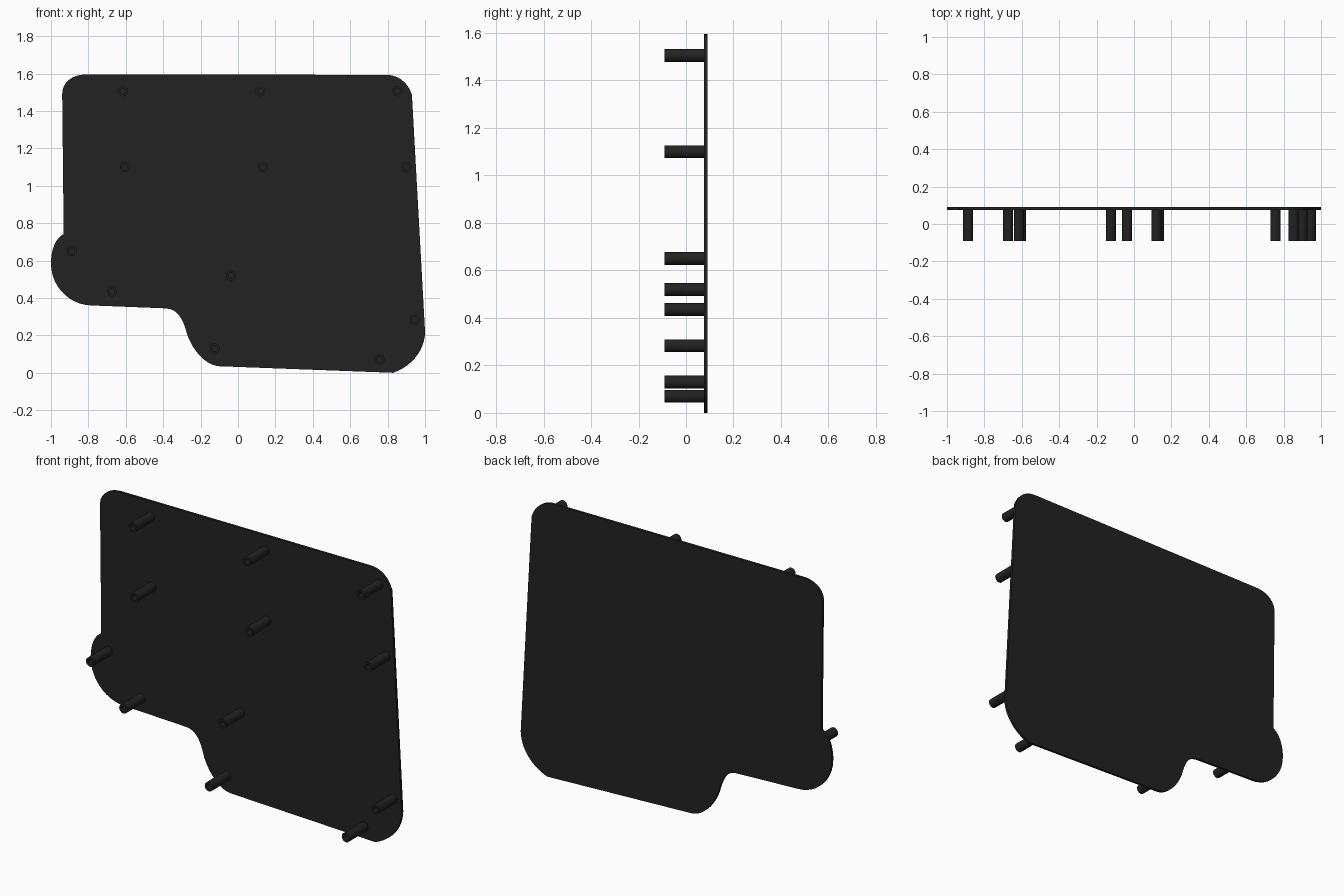
import bpy, bmesh, math
from mathutils import Vector
from mathutils.geometry import interpolate_bezier

if "Cube" in bpy.data.objects:
    bpy.data.objects.remove(bpy.data.objects["Cube"])

mat = bpy.data.materials.new("matte_black")
mat.diffuse_color = (0.016, 0.016, 0.016, 1)
mat.use_nodes = True
mat.node_tree.nodes["Principled BSDF"].inputs["Base Color"].default_value = mat.diffuse_color


def add_object(name, bm):
    bmesh.ops.recalc_face_normals(bm, faces=bm.faces)
    mesh = bpy.data.meshes.new(name)
    bm.to_mesh(mesh)
    bm.free()
    mesh.materials.append(mat)
    obj = bpy.data.objects.new(name, mesh)
    bpy.context.collection.objects.link(obj)
    bpy.ops.object.select_all(action='DESELECT')
    obj.select_set(True)
    bpy.context.view_layer.objects.active = obj
    bpy.ops.object.shade_smooth_by_angle(angle=math.radians(30))
    return obj


# Plate outline: rounded corners as start, two handles, end (x, z), joined by straight edges
corners = [
    ((-0.94, 1.49), (-0.94, 1.55), (-0.89, 1.595), (-0.81, 1.595)),   # top left
    ((0.79, 1.593), (0.86, 1.593), (0.91, 1.55), (0.93, 1.485)),      # top right
    ((1.0, 0.22), (1.0, 0.13), (0.94, 0.04), (0.83, 0.0)),            # bottom right
    ((-0.10, 0.035), (-0.18, 0.04), (-0.245, 0.13), (-0.27, 0.20)),   # lower step
    ((-0.27, 0.20), (-0.295, 0.29), (-0.32, 0.345), (-0.40, 0.345)),  # upper step
    ((-0.78, 0.36), (-0.90, 0.36), (-1.0, 0.46), (-1.0, 0.585)),      # lobe bottom
    ((-1.0, 0.585), (-1.0, 0.66), (-0.975, 0.72), (-0.932, 0.742)),   # lobe top
]
outline = []
for c in corners:
    for p in interpolate_bezier(*[Vector((x, 0, z)) for x, z in c], 12):
        if not outline or (p - outline[-1]).length > 1e-4:
            outline.append(p)

bm = bmesh.new()
face = bm.faces.new([bm.verts.new((p.x, 0.075, p.z)) for p in outline])
ext = bmesh.ops.extrude_face_region(bm, geom=[face], use_keep_orig=True)
bmesh.ops.translate(bm, vec=(0, 0.015, 0),
                    verts=[v for v in ext["geom"] if isinstance(v, bmesh.types.BMVert)])
add_object("plate", bm)

# Hollow standoff posts on the front of the plate
posts = [(-0.615, 1.505), (0.12, 1.505), (0.853, 1.505),
         (-0.605, 1.10), (0.133, 1.10), (0.90, 1.10),
         (-0.888, 0.65), (-0.674, 0.435), (-0.037, 0.52),
         (-0.124, 0.13), (0.757, 0.07), (0.945, 0.283)]
OUTER, INNER, FRONT, BACK, SIDES = 0.027, 0.015, -0.09, 0.076, 24


def standoff(name, x, z):
    bm = bmesh.new()
    rings = []
    for r, y in ((OUTER, BACK), (OUTER, FRONT), (INNER, FRONT), (INNER, BACK)):
        rings.append([bm.verts.new((x + r * math.cos(a), y, z + r * math.sin(a)))
                      for a in (2 * math.pi * i / SIDES for i in range(SIDES))])
    for k in range(4):
        a, b = rings[k], rings[(k + 1) % 4]
        for i in range(SIDES):
            j = (i + 1) % SIDES
            bm.faces.new((a[i], a[j], b[j], b[i]))
    add_object(name, bm)


for n, (x, z) in enumerate(posts, 1):
    standoff(f"standoff_{n}", x, z)
